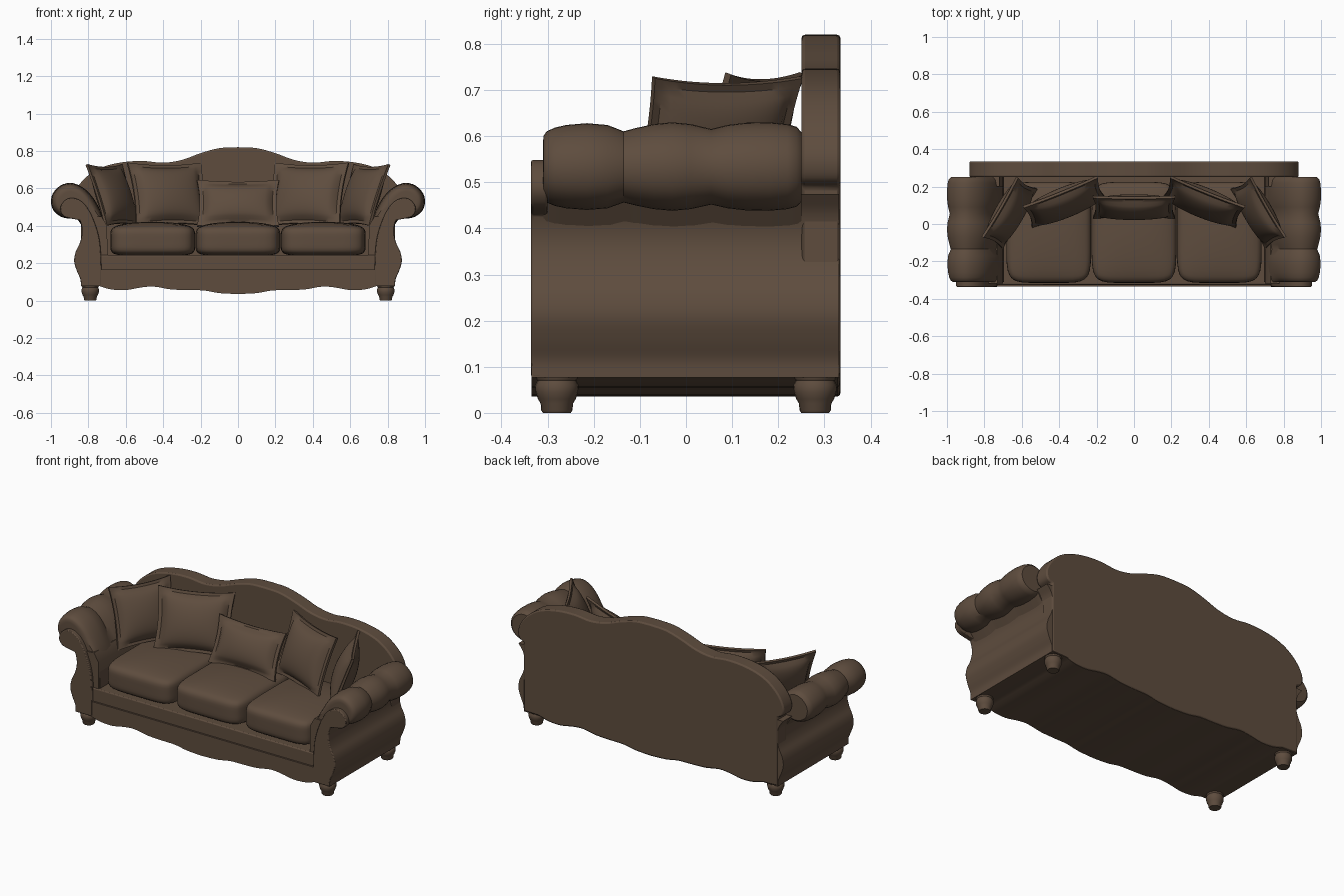
import bpy, bmesh, math
from mathutils import Matrix, Vector

if "Cube" in bpy.data.objects:
    bpy.data.objects.remove(bpy.data.objects["Cube"])

brown = bpy.data.materials.new("brown_leather")
brown.diffuse_color = (0.112, 0.073, 0.048, 1)
brown.use_nodes = True
brown.node_tree.nodes["Principled BSDF"].inputs["Base Color"].default_value = brown.diffuse_color


def finish(name, bm, angle=35, bevel=0.0):
    bmesh.ops.recalc_face_normals(bm, faces=bm.faces)
    me = bpy.data.meshes.new(name)
    bm.to_mesh(me)
    bm.free()
    me.materials.append(brown)
    ob = bpy.data.objects.new(name, me)
    bpy.context.collection.objects.link(ob)
    bpy.ops.object.select_all(action='DESELECT')
    ob.select_set(True)
    bpy.context.view_layer.objects.active = ob
    if bevel:
        m = ob.modifiers.new("bevel", 'BEVEL')
        m.width, m.segments, m.limit_method, m.angle_limit = bevel, 2, 'ANGLE', math.radians(50)
    bpy.ops.object.shade_smooth_by_angle(angle=math.radians(angle))
    return ob


def curve(pts, steps=4):
    """Smooth open curve through the points."""
    p = [Vector(q) for q in pts]
    p = [2 * p[0] - p[1]] + p + [2 * p[-1] - p[-2]]
    out = []
    for i in range(1, len(p) - 2):
        a, b, c, d = p[i - 1:i + 3]
        for k in range(steps):
            t = k / steps
            out.append(0.5 * (2 * b + (c - a) * t + (2 * a - 5 * b + 4 * c - d) * t * t
                              + (3 * b - a - 3 * c + d) * t ** 3))
    return out + [p[-2]]


def mirrored(half):
    """Complete an outline that starts and ends on the centre line."""
    half = [Vector(q) for q in half]
    return half + [Vector((-q.x, q.y)) for q in reversed(half) if q.x > 1e-4]


def loft(name, sections, **kw):
    """Join (y, outline) sections into a capped solid."""
    bm = bmesh.new()
    rings = [[bm.verts.new((q[0], y, q[1])) for q in pts] for y, pts in sections]
    n = len(rings[0])
    for a, b in zip(rings, rings[1:]):
        for i in range(n):
            j = (i + 1) % n
            bm.faces.new((a[i], a[j], b[j], b[i]))
    bm.faces.new(rings[0])
    bm.faces.new(rings[-1][::-1])
    return finish(name, bm, **kw)


def flip(pts, s):
    return [(q[0] * s, q[1]) for q in pts]


# Base with a scalloped lower edge
skirt = curve([(0, .035), (.1, .04), (.18, .054), (.26, .056), (.36, .06), (.45, .075),
               (.52, .07), (.6, .056), (.68, .06), (.74, .077)], 3)
base = mirrored(skirt + [Vector((.84, .077)), Vector((.84, .165)), Vector((0, .165))])
loft("base", [(-.335, base), (.33, base)])
rail = [(-.75, .16), (.75, .16), (.75, .243), (-.75, .243)]
loft("seat_rail", [(-.325, rail), (.3, rail)], bevel=.006)

# Tall back with a humped top and curled shoulders
top = curve([(0, .82), (.1, .815), (.2, .788), (.3, .752), (.4, .737), (.5, .746), (.6, .742),
             (.7, .722), (.78, .685), (.845, .625), (.878, .56), (.872, .51), (.84, .49)])
back = mirrored(top + [Vector((.84, .08))] + skirt[::-1])
loft("back", [(.25, back), (.335, back)], bevel=.008)

side = curve([(.84, .077), (.843, .115), (.862, .16), (.876, .21), (.868, .26),
              (.845, .31), (.833, .37), (.845, .43), (.875, .475)])
roll = curve([(.695, .2), (.698, .32), (.712, .41), (.742, .49), (.785, .56), (.835, .606),
              (.895, .628), (.95, .612), (.988, .572), (.998, .525), (.983, .48),
              (.945, .45), (.9, .44), (.865, .445)], 3)
scroll = curve([(.73, .165), (.735, .28), (.748, .36), (.78, .45), (.82, .515), (.865, .545),
                (.91, .545), (.943, .515), (.95, .48), (.93, .45), (.9, .44)], 3)
# Three soft bulges along each arm: depth and scale of every section
puffs = [(-.31, .55), (-.309, .72), (-.302, .82), (-.285, .9), (-.26, .96), (-.215, 1), (-.17, .96),
         (-.135, .82), (-.11, .89), (-.07, .98), (-.03, 1.02), (.01, .98), (.055, .87),
         (.09, .96), (.13, 1.01), (.18, 1.02), (.22, .98), (.24, .92), (.25, .8)]


def puffed(k):
    out = []
    for q in roll:
        f = min(1, max(0, (q.y - .38) / .12)) if q.x < .8 else 1
        g = 1 + (k - 1) * f
        out.append(((q.x - .895) * g + .895, (q.y - .53) * g + .53))
    return out


# Feet turned from one profile
foot = [(0, 0), (.03, 0), (.034, .006), (.035, .02), (.041, .03), (.046, .045), (.047, .06),
        (.042, .07), (.046, .076), (.046, .085), (0, .085)]

for s, word in ((-1, "left"), (1, "right")):
    body = flip(list(side) + [Vector((.72, .475)), Vector((.70, .4)), Vector((.70, .077))], s)
    loft(word + "_side_rear", [(.2, body), (.332, body)])
    low = flip([q for q in side if q.y < .45] + [Vector((.73, .45)), Vector((.70, .4)),
                                                Vector((.70, .077))], s)
    loft(word + "_side", [(-.318, low), (.25, low)])
    loft(word + "_arm_roll", [(y, flip(puffed(k), s)) for y, k in puffs])
    front = flip(list(scroll) + [q for q in reversed(side) if q.y < .44] + [Vector((.73, .077))], s)
    loft(word + "_scroll_panel", [(-.336, front), (-.3, front)], bevel=.005)
    for y, end in ((-.28, "front"), (.28, "back")):
        bm = bmesh.new()
        vs = [bm.verts.new((r, 0, z)) for r, z in foot]
        es = [bm.edges.new(e) for e in zip(vs, vs[1:])]
        bmesh.ops.spin(bm, geom=vs + es, cent=(0, 0, 0), axis=(0, 0, 1),
                       angle=2 * math.pi, steps=20)
        bmesh.ops.remove_doubles(bm, verts=bm.verts, dist=1e-4)
        bmesh.ops.translate(bm, verts=bm.verts, vec=(s * .79, y, 0))
        finish(f"{end}_{word}_foot", bm)


# Seat cushions: rounded boxes with a domed top
def cushion(name, x):
    bm = bmesh.new()
    bmesh.ops.create_cube(bm, size=2)
    bmesh.ops.subdivide_edges(bm, edges=bm.edges[:], cuts=13, use_grid_fill=True)
    for v in bm.verts:
        c = Vector([math.sin(a * math.pi / 2) for a in v.co])
        n = sum(abs(a) ** 6 for a in c) ** (1 / 6)
        c /= n
        dome = .022 * (1 - c.x ** 2) * (1 - c.y ** 2) if c.z > 0 else 0
        v.co = (x + c.x * .227, -.045 + c.y * .27, .32 + c.z * .08 + dome)
    finish(name, bm, angle=60)


for name, x in (("left", -.456), ("middle", 0), ("right", .456)):
    cushion(name + "_seat_cushion", x)


# Throw pillows: plump middle, pinched sides and a flat flange
def pillow(name, w, h, thick, pos, tilt, yaw, n=20):
    bm = bmesh.new()
    rot = Matrix.Rotation(math.radians(yaw), 4, 'Z') @ Matrix.Rotation(math.radians(-tilt), 4, 'X')
    mat = Matrix.Translation(pos) @ rot
    ticks = [-1 + 2 * i / n for i in range(n + 1)]
    ru, rv = 1 - .05 / w, 1 - .05 / h
    sheets = []
    for sgn in (-1, 1):
        grid = []
        for u in ticks:
            row = []
            for v in ticks:
                a, b = max(0, 1 - (u / ru) ** 2), max(0, 1 - (v / rv) ** 2)
                d = .007 + thick * (a * b) ** .45
                row.append(bm.verts.new(mat @ Vector((u * w / 2 * (1 - .07 * (1 - v * v)), sgn * d,
                                                      v * h / 2 * (1 - .09 * (1 - u * u))))))
            grid.append(row)
        for i in range(n):
            for j in range(n):
                bm.faces.new((grid[i][j], grid[i + 1][j], grid[i + 1][j + 1], grid[i][j + 1]))
        sheets.append([grid[i][0] for i in range(n)] + [grid[n][j] for j in range(n)]
                      + [grid[i][n] for i in range(n, 0, -1)] + [grid[0][j] for j in range(n, 0, -1)])
    a, b = sheets
    for i in range(len(a)):
        j = (i + 1) % len(a)
        bm.faces.new((a[i], a[j], b[j], b[i]))
    finish(name, bm, angle=40)


pillow("middle_pillow", .44, .27, .05, (0, .09, .52), 24, 0)
for s, word in ((-1, "left"), (1, "right")):
    pillow(word + "_inner_pillow", .43, .36, .06, (s * .37, .115, .567), 20, -s * 22)
    pillow(word + "_outer_pillow", .37, .35, .055, (s * .665, .06, .563), 20, -s * 60)
